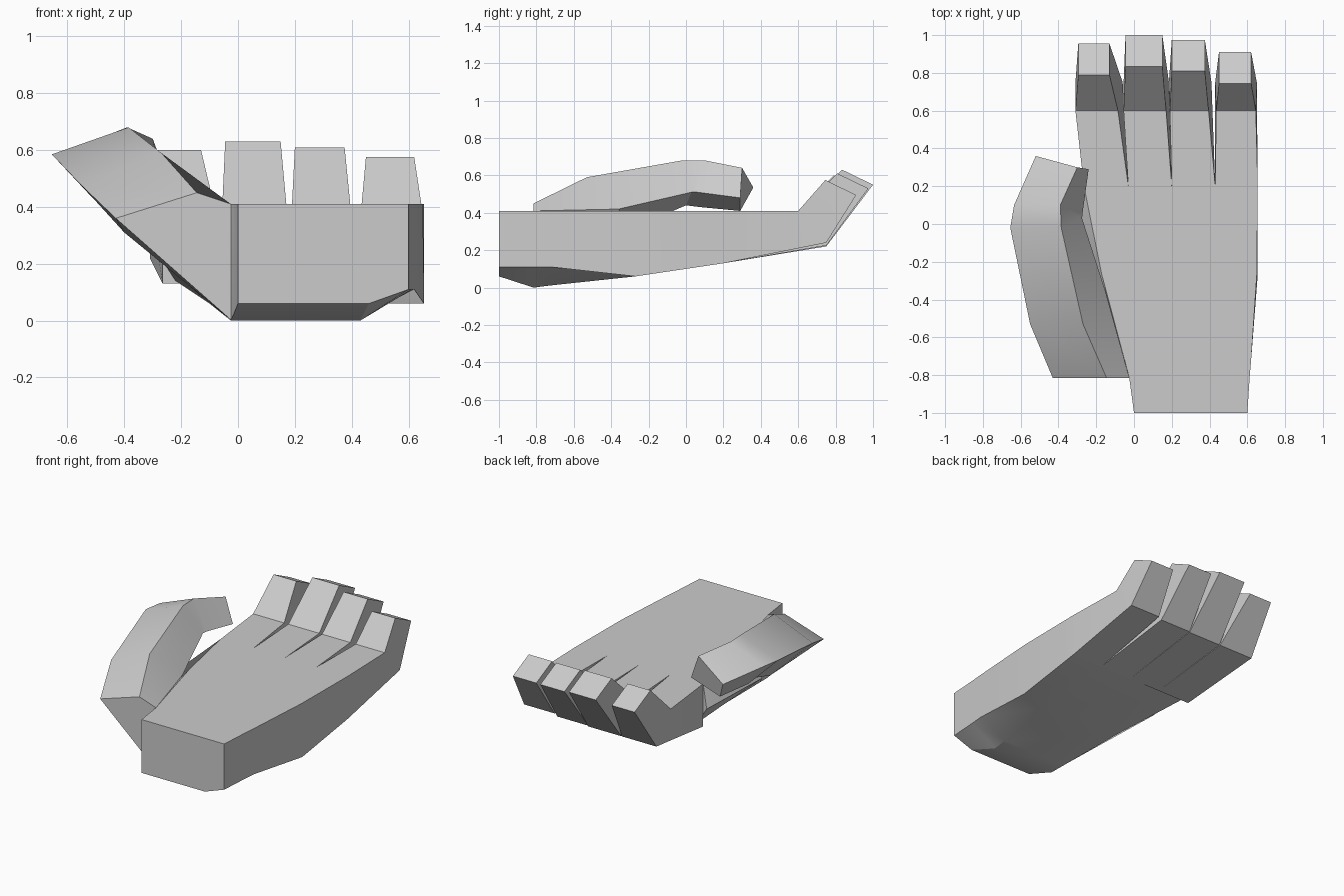
import bpy, bmesh


def loft(name, rings):
    """Skin a closed solid through rings holding equal numbers of points."""
    bm = bmesh.new()
    loops = [[bm.verts.new(p) for p in r] for r in rings]
    n = len(loops[0])
    for a, b in zip(loops, loops[1:]):
        for i in range(n):
            j = (i + 1) % n
            bm.faces.new((a[i], a[j], b[j], b[i]))
    bm.faces.new(loops[0])
    bm.faces.new(loops[-1])
    bmesh.ops.recalc_face_normals(bm, faces=bm.faces)
    me = bpy.data.meshes.new(name)
    bm.to_mesh(me)
    bm.free()
    ob = bpy.data.objects.new(name, me)
    bpy.context.collection.objects.link(ob)
    bpy.ops.object.select_all(action='DESELECT')
    ob.select_set(True)
    bpy.context.view_layer.objects.active = ob
    bpy.ops.object.shade_smooth_by_angle(angle=0.45)
    return ob


# Palm: y, then x/z of top left, top right, right edge, back right, back left, left edge
TOP = 0.41
palm = [
    (-1.0, 0.0, 0.60, (0.60, 0.11), (0.46, 0.06), (0.0, 0.06), (0.0, 0.2)),
    (-0.815, -0.025, 0.612, (0.612, 0.11), (0.43, 0.0), (-0.025, 0.0), (-0.025, 0.2)),
    (-0.72, -0.05, 0.62, (0.62, 0.11), (0.43, 0.012), (-0.04, 0.012), (-0.09, 0.2)),
    (-0.27, -0.17, 0.65, (0.655, 0.06), (0.43, 0.06), (-0.10, 0.06), (-0.36, 0.29)),
    (0.20, -0.265, 0.655, (0.655, 0.13), (0.43, 0.13), (-0.22, 0.14), (-0.29, 0.25)),
]
loft("palm", [[(l, y, TOP), (r, y, TOP)] + [(x, y, z) for x, z in rest]
              for y, l, r, *rest in palm])

# Fingers: left and right x at base, knuckle top, knuckle back, tip; then tip y and z
fingers = {
    "index_finger": ((-0.265, -0.03), (-0.31, -0.085), (-0.31, -0.06), (-0.295, -0.13), 0.79, 0.60, 0.22),
    "middle_finger": ((-0.03, 0.20), (-0.055, 0.17), (-0.055, 0.185), (-0.045, 0.15), 0.835, 0.63, 0.22),
    "ring_finger": ((0.20, 0.43), (0.19, 0.395), (0.185, 0.41), (0.20, 0.375), 0.81, 0.61, 0.225),
    "little_finger": ((0.43, 0.655), (0.435, 0.645), (0.43, 0.65), (0.45, 0.62), 0.745, 0.575, 0.24),
}
for name, (base, top, back, tip, ty, tz, kz) in fingers.items():
    stations = [
        (base, base, 0.20, TOP, 0.13),
        (top, back, None, TOP, kz),
        (tip, tip, None, tz, tz - 0.08),
    ]
    ys = [(0.20, 0.20), (0.60, 0.75), (ty, ty + 0.165)]
    loft(name, [[(t[0], y0, zt), (t[1], y0, zt), (b[1], y1, zb), (b[0], y1, zb)]
                for (t, b, _, zt, zb), (y0, y1) in zip(stations, ys)])

# Thumb: ridge, outer edge, underside, inner edge at each ring
loft("thumb", [
    [(-0.145, -0.815, 0.45), (-0.43, -0.815, 0.36), (-0.025, -0.815, 0.003), (-0.025, -0.815, 0.41)],
    [(-0.27, -0.53, 0.59), (-0.55, -0.53, 0.475), (-0.40, -0.30, 0.31), (-0.15, -0.36, 0.42)],
    [(-0.385, -0.02, 0.68), (-0.655, -0.02, 0.585), (-0.51, 0.0, 0.44), (-0.275, 0.03, 0.51)],
    [(-0.39, 0.10, 0.68), (-0.635, 0.10, 0.585), (-0.51, 0.08, 0.43), (-0.272, 0.06, 0.51)],
    [(-0.30, 0.30, 0.64), (-0.52, 0.36, 0.535), (-0.45, 0.29, 0.41), (-0.24, 0.29, 0.48)],
])
